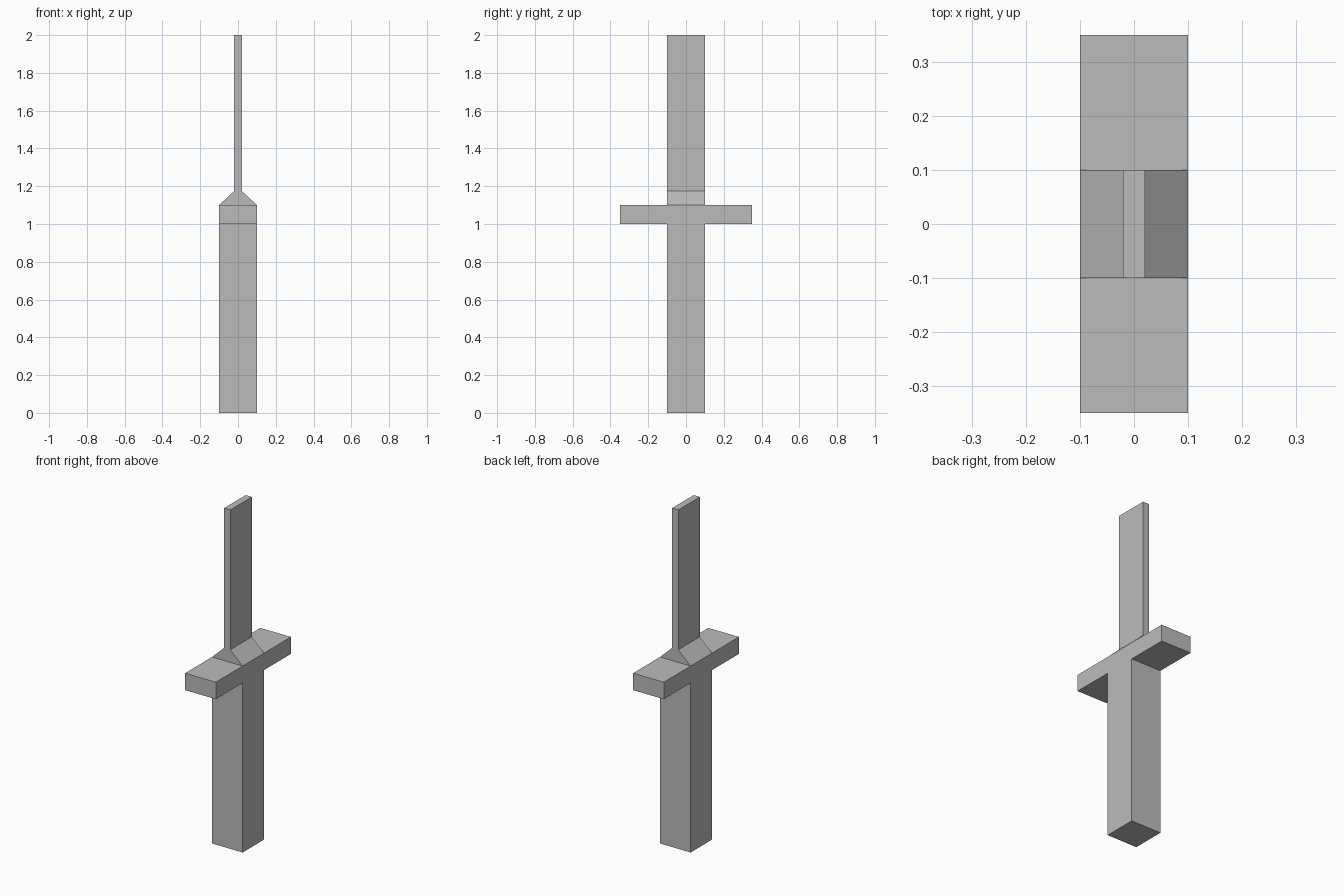
import bpy, bmesh

if "Cube" in bpy.data.objects:
    bpy.data.objects.remove(bpy.data.objects["Cube"])

grey = bpy.data.materials.new("plain grey")
grey.diffuse_color = (0.5, 0.5, 0.5, 1)
grey.use_nodes = True
grey.node_tree.nodes["Principled BSDF"].inputs["Base Color"].default_value = grey.diffuse_color

bm = bmesh.new()


def extrude(face, offset, x_scale=1.0):
    """Extrude one face by an offset, narrow it in x, return the new cap."""
    cap = bmesh.ops.extrude_discrete_faces(bm, faces=[face])["faces"][0]
    for v in cap.verts:
        v.co.x *= x_scale
        v.co.x += offset[0]
        v.co.y += offset[1]
        v.co.z += offset[2]
    return cap


# Handle: square post from the floor up
h = 0.1
cube = bmesh.ops.create_cube(bm, size=1)
for v in cube["verts"]:
    v.co = (v.co.x * 2 * h, v.co.y * 2 * h, v.co.z + 0.5)
bm.normal_update()
top = max(bm.faces, key=lambda f: f.calc_center_median().z)

# Guard core, tapered shoulder, thin blade
top = extrude(top, (0, 0, 0.1))
top = extrude(top, (0, 0, 0.075), 0.2)
extrude(top, (0, 0, 0.825))

# Guard arms, front and back
bm.normal_update()
for s in (-1, 1):
    side = next(f for f in bm.faces if f.normal.y * s > 0.9
                and abs(f.calc_center_median().z - 1.05) < 0.01)
    extrude(side, (0, s * 0.25, 0))

bmesh.ops.recalc_face_normals(bm, faces=bm.faces)
mesh = bpy.data.meshes.new("sword")
bm.to_mesh(mesh)
bm.free()
mesh.materials.append(grey)
bpy.context.collection.objects.link(bpy.data.objects.new("sword", mesh))
